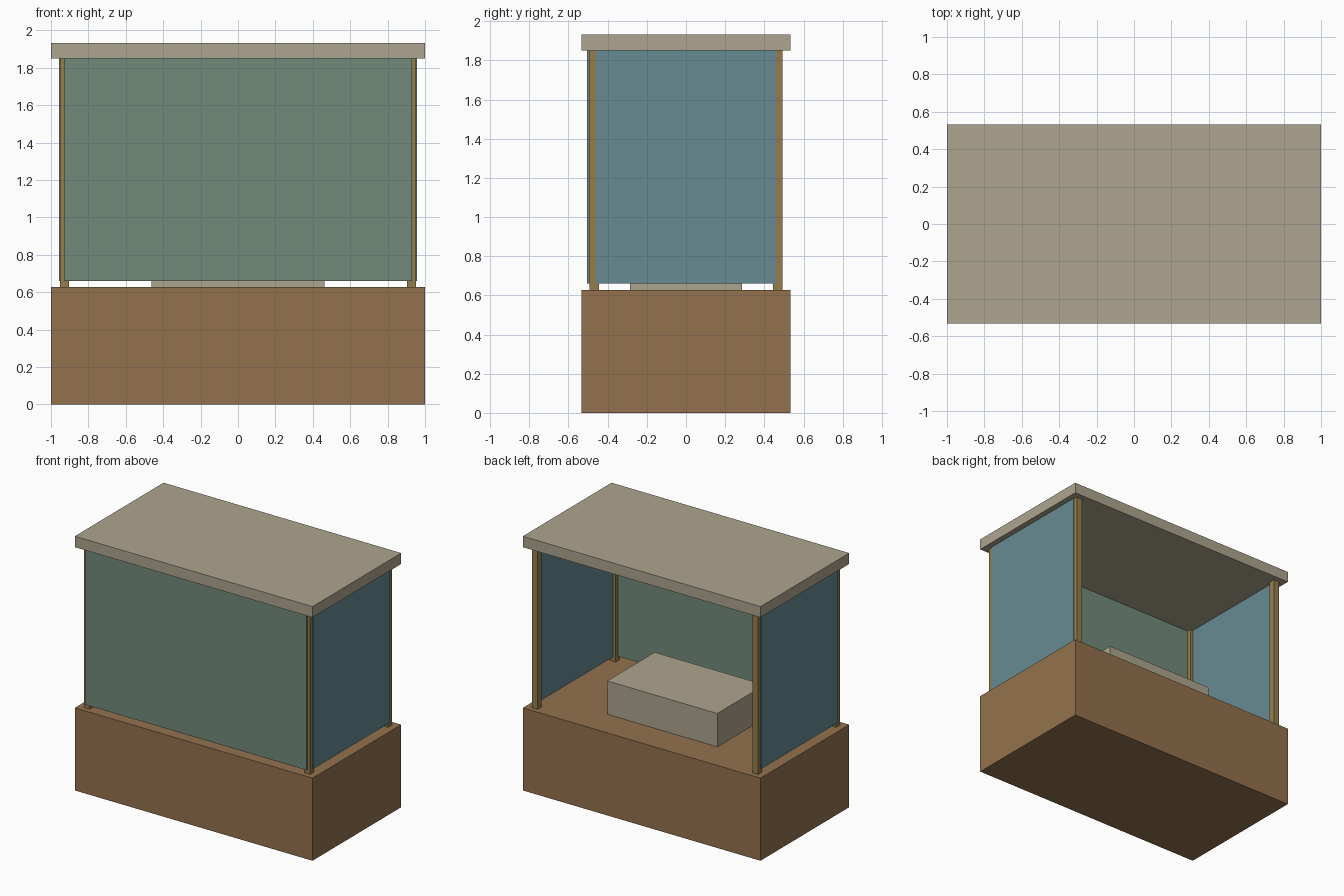
import bpy
import bmesh

if "Cube" in bpy.data.objects:
    bpy.data.objects.remove(bpy.data.objects["Cube"])


def material(name, rgb):
    m = bpy.data.materials.new(name)
    m.diffuse_color = [(c / 255) ** 2.2 for c in rgb] + [1]
    m.use_nodes = True
    m.node_tree.nodes["Principled BSDF"].inputs["Base Color"].default_value = m.diffuse_color
    return m


WOOD = material("brown_wood", (146, 113, 78))
POST = material("post_wood", (148, 125, 78))
STONE = material("pale_beige", (172, 163, 142))
GREEN = material("green_cloth", (112, 138, 122))
BLUE = material("blue_cloth", (102, 138, 145))


def box(name, lo, hi, mat):
    """Box between two opposite corners."""
    bm = bmesh.new()
    bmesh.ops.create_cube(bm, size=1)
    for v in bm.verts:
        v.co = [(a + b) / 2 + c * (b - a) for a, b, c in zip(lo, hi, v.co)]
    mesh = bpy.data.meshes.new(name)
    bm.to_mesh(mesh)
    bm.free()
    mesh.materials.append(mat)
    ob = bpy.data.objects.new(name, mesh)
    bpy.context.collection.objects.link(ob)
    return ob


BASE_TOP, ROOF_LOW, ROOF_TOP = 0.628, 1.85, 1.933
HALF_X, HALF_Y = 1.0, 0.533
POST_X, POST_Y, POST_R = 0.927, 0.468, 0.024
PANEL_LOW, PANEL_T = 0.66, 0.03

# Solid base and flat roof
box("base", (-HALF_X, -HALF_Y, 0), (HALF_X, HALF_Y, BASE_TOP), WOOD)
box("roof", (-HALF_X, -HALF_Y, ROOF_LOW), (HALF_X, HALF_Y, ROOF_TOP), STONE)

# Block standing on the base
box("inner_block", (-0.463, -0.285, BASE_TOP), (0.463, 0.285, 0.882), STONE)

# Four corner posts
for sx, side in ((-1, "left"), (1, "right")):
    for sy, end in ((-1, "front"), (1, "back")):
        x, y = sx * POST_X, sy * POST_Y
        box(f"{end}_{side}_post", (x - POST_R, y - POST_R, BASE_TOP),
            (x + POST_R, y + POST_R, ROOF_LOW), POST)

# Front panel and two side panels, set on the outer half of the posts; back is open
box("front_panel", (-0.93, -0.475 - PANEL_T, PANEL_LOW),
    (0.93, -0.475, ROOF_LOW), GREEN)
for sx, side in ((-1, "left"), (1, "right")):
    xs = sorted((sx * POST_X, sx * (POST_X + PANEL_T)))
    box(f"{side}_panel", (xs[0], -0.46, PANEL_LOW),
        (xs[1], 0.46, ROOF_LOW), BLUE)
